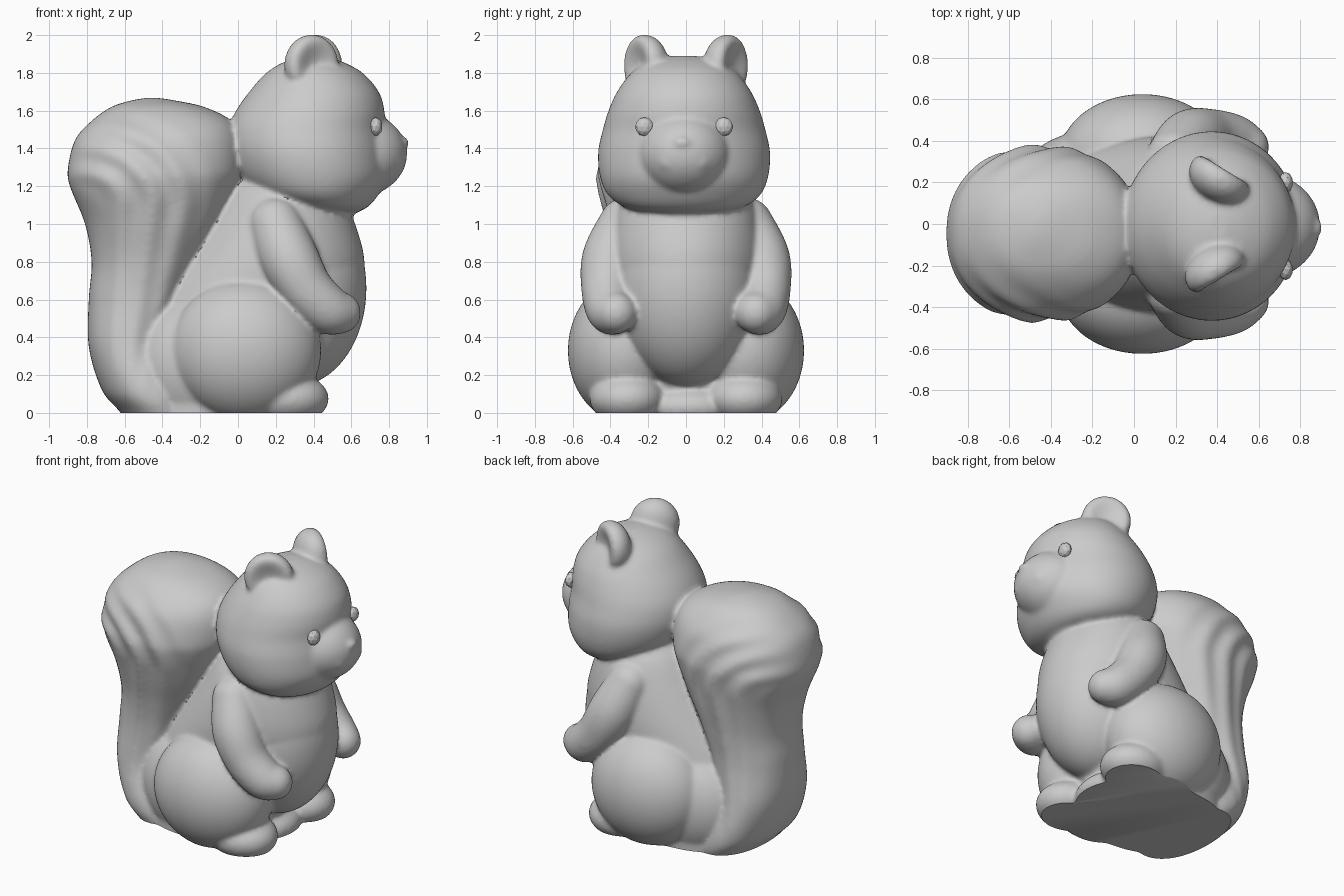
import bpy, bmesh, math
from mathutils import Matrix, Vector

if "Cube" in bpy.data.objects:
    bpy.data.objects.remove(bpy.data.objects["Cube"])

parts = []


def finish(name, bm):
    bmesh.ops.recalc_face_normals(bm, faces=bm.faces[:])
    me = bpy.data.meshes.new(name)
    bm.to_mesh(me)
    bm.free()
    ob = bpy.data.objects.new(name, me)
    bpy.context.collection.objects.link(ob)
    return ob


def interpolate(keys, steps):
    """Catmull-Rom through a list of equal-length tuples."""
    out = []
    for i in range(len(keys) - 1):
        quad = [keys[max(i - 1, 0)], keys[i], keys[i + 1], keys[min(i + 2, len(keys) - 1)]]
        for k in range(steps):
            t = k / steps
            out.append([b + 0.5 * t * (c - a + t * (2 * a - 5 * b + 4 * c - d + t * (3 * (b - c) + d - a)))
                        for a, b, c, d in zip(*quad)])
    return out + [list(keys[-1])]


def loft(name, keys, power=2.0, steps=6, segs=96, shape=None):
    """Stack of horizontal oval rings: (z, x_min, x_max, y_min, y_max)."""
    bm = bmesh.new()
    rings = []
    for z, x0, x1, y0, y1 in interpolate(keys, steps):
        ring = []
        for i in range(segs):
            a = math.tau * i / segs
            c, s = math.cos(a), math.sin(a)
            c = math.copysign(abs(c) ** (2 / power), c)
            s = math.copysign(abs(s) ** (2 / power), s)
            v = Vector(((x0 + x1) / 2 + c * (x1 - x0) / 2, (y0 + y1) / 2 + s * (y1 - y0) / 2, z))
            ring.append(bm.verts.new(shape(v) if shape else v))
        rings.append(ring)
    for a, b in zip(rings, rings[1:]):
        for i in range(segs):
            j = (i + 1) % segs
            bm.faces.new((a[i], a[j], b[j], b[i]))
    bm.faces.new(rings[0])
    bm.faces.new(rings[-1])
    parts.append(finish(name, bm))


def ball(name, center, radii, yaw=0.0, cup=0, subdivisions=5):
    """Ellipsoid; cup = +1/-1 presses a hollow into that y side."""
    bm = bmesh.new()
    bmesh.ops.create_icosphere(bm, subdivisions=subdivisions, radius=1)
    for v in bm.verts:
        if v.co.y * cup > 0:
            v.co.y *= 1 - 0.75 * v.co.y ** 2
    bm.transform(Matrix.Translation(center) @ Matrix.Rotation(yaw, 4, 'Z') @ Matrix.Diagonal((*radii, 1)))
    parts.append(finish(name, bm))


def limb(name, keys):
    """Chain of balls along a path: (x, y, z, radius)."""
    for x, y, z, r in interpolate(keys, 7):
        ball(name, (x, y, z), (r, r, r), subdivisions=4)


def tail_grooves(v):
    # Hair grooves fan up from the base and curl backwards at the top
    if v.z < 1.1:
        t = max(v.z, 0) / 1.1
        u = (v.x + 0.78 + 0.07 * t) / (0.35 + 0.45 * t)
        fade = t
    else:
        u = math.hypot(v.x + 0.85, (v.z - 1.1) * 1.3) / 0.8
        fade = 1
    if 0 < u < 1:
        v.y *= 1 + 0.03 * fade * math.sin(math.pi * u) * math.sin(math.tau * u * 4.5)
    return v


# Torso and belly
torso = [(-0.1, -0.6, 0.25, 0.40), (0.2, -0.62, 0.38, 0.42), (0.4, -0.56, 0.54, 0.42),
         (0.6, -0.46, 0.64, 0.42), (0.8, -0.32, 0.67, 0.42), (1.0, -0.18, 0.62, 0.39),
         (1.15, -0.08, 0.55, 0.34), (1.25, 0.0, 0.48, 0.25)]
loft("torso", [(z, a, b, -w, w) for z, a, b, w in torso])
ball("belly", (0.3, 0.0, 0.66), (0.38, 0.38, 0.52))

# Head
head = [(1.05, 0.40, 0.60, 0.12), (1.085, 0.26, 0.68, 0.30), (1.15, 0.10, 0.74, 0.40),
        (1.25, 0.0, 0.79, 0.445), (1.38, -0.05, 0.79, 0.455), (1.5, -0.05, 0.775, 0.43),
        (1.6, -0.01, 0.775, 0.40), (1.7, 0.06, 0.745, 0.355), (1.8, 0.15, 0.66, 0.28),
        (1.86, 0.25, 0.55, 0.19), (1.89, 0.36, 0.45, 0.06)]
loft("head", [(z, a, b, -w - 0.01, w - 0.01) for z, a, b, w in head])

# Tail
loft("tail", [(-0.1, -0.56, -0.15, -0.32, 0.30), (0.0, -0.62, -0.2, -0.38, 0.36),
              (0.12, -0.72, -0.25, -0.40, 0.37), (0.35, -0.79, -0.36, -0.36, 0.33),
              (0.6, -0.79, -0.28, -0.34, 0.30), (0.8, -0.775, -0.19, -0.36, 0.31),
              (1.0, -0.81, -0.09, -0.41, 0.34), (1.2, -0.89, 0.0, -0.46, 0.37),
              (1.3, -0.90, 0.03, -0.46, 0.37), (1.45, -0.86, 0.02, -0.42, 0.33),
              (1.55, -0.77, -0.04, -0.34, 0.26), (1.62, -0.67, -0.18, -0.24, 0.18),
              (1.655, -0.56, -0.34, -0.13, 0.09), (1.668, -0.48, -0.43, -0.05, 0.02)],
     power=2.2, steps=8, segs=160, shape=tail_grooves)

# Face
ball("snout", (0.62, -0.01, 1.37), (0.275, 0.255, 0.23))
ball("nose", (0.88, -0.02, 1.43), (0.025, 0.045, 0.03))
ball("toe_bridge", (0.2, 0.02, 0.03), (0.21, 0.26, 0.12))

# Paired parts
for s in (-1, 1):
    ball("cheek", (0.79, s * 0.065 - 0.01, 1.335), (0.09, 0.095, 0.08))
    ball("ear", (0.40 + s * 0.01, s * 0.22, 1.84), (0.155, 0.115, 0.163), yaw=-s * 0.55, cup=s)
    ball("thigh", (0.04, s * 0.32, 0.33), (0.40, 0.305, 0.38))
    ball("haunch", (-0.16, s * 0.21, 0.26), (0.39, 0.245, 0.36))
    ball("foot", (0.26, s * 0.31, 0.075), (0.22, 0.20, 0.14))
    limb("arm", [(0.20, s * 0.32, 1.0, 0.14), (0.27, s * 0.395, 0.82, 0.155), (0.36, s * 0.415, 0.66, 0.14),
                 (0.47, s * 0.40, 0.55, 0.13), (0.54, s * 0.37, 0.53, 0.11)])

# Fuse all parts into one sculpted figure
bpy.ops.object.select_all(action='DESELECT')
for ob in parts:
    ob.select_set(True)
figure = parts[0]
bpy.context.view_layer.objects.active = figure
bpy.ops.object.join()
figure.name = "squirrel_figure"
remesh = figure.modifiers.new("fuse", 'REMESH')
remesh.mode = 'VOXEL'
remesh.voxel_size = 0.014
smooth = figure.modifiers.new("soften", 'SMOOTH')
smooth.factor = 0.5
smooth.iterations = 8
fused = bpy.data.meshes.new_from_object(figure.evaluated_get(bpy.context.evaluated_depsgraph_get()))
figure.modifiers.clear()

# Flat base
bm = bmesh.new()
bm.from_mesh(fused)
bmesh.ops.bisect_plane(bm, geom=bm.verts[:] + bm.edges[:] + bm.faces[:], plane_co=(0, 0, 0),
                       plane_no=(0, 0, 1), clear_inner=True)
bmesh.ops.holes_fill(bm, edges=[e for e in bm.edges if e.is_boundary], sides=0)
bmesh.ops.recalc_face_normals(bm, faces=bm.faces[:])
bm.to_mesh(fused)
bm.free()
figure.data = fused
figure.select_set(True)
bpy.ops.object.shade_smooth_by_angle(angle=math.radians(40))

# Eyes, small faceted beads
for s, side in ((-1, "right"), (1, "left")):
    ball("eye_" + side, (0.73, s * 0.21 - 0.01, 1.515), (0.035, 0.05, 0.05), subdivisions=2)
